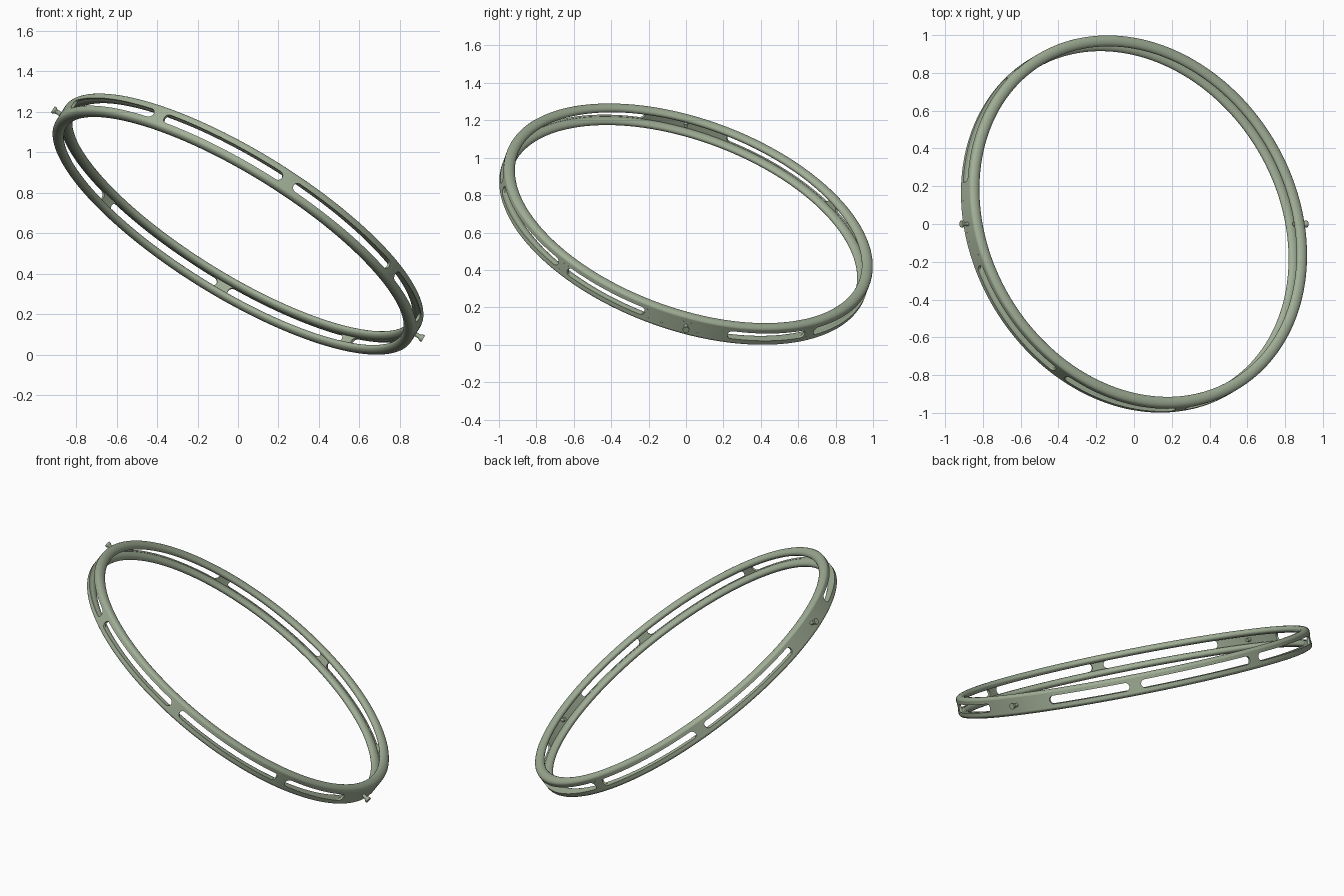
import bpy, bmesh
from math import radians, cos, sin, pi, sqrt
from mathutils import Matrix, Vector

cube = bpy.data.objects.get("Cube")
if cube:
    bpy.data.objects.remove(cube)

sage = bpy.data.materials.new("sage_green")
sage.use_nodes = True
colour = (0.36, 0.43, 0.31, 1)
sage.diffuse_color = colour
sage.node_tree.nodes["Principled BSDF"].inputs["Base Color"].default_value = colour

# Tilted frame of the ring: pins lie on its local x axis
normal = Vector((0.502, 0.30, 0.81)).normalized()
u = Vector((normal.z, 0, -normal.x)).normalized()
v = normal.cross(u)
frame = Matrix((u, v, normal)).transposed().to_4x4()
frame.translation = (0, 0, 0.645)

RADIUS, HALF = 1.003, 0.042      # rim centre radius and height
RIM_W, RIM_H = 0.03, 0.02        # rim half width and half height
SLOT = 0.024                     # slot half height
SEGMENTS = 192


def finish(name, bm, angle=40):
    bmesh.ops.recalc_face_normals(bm, faces=bm.faces)
    mesh = bpy.data.meshes.new(name)
    bm.to_mesh(mesh)
    bm.free()
    ob = bpy.data.objects.new(name, mesh)
    bpy.context.collection.objects.link(ob)
    mesh.materials.append(sage)
    ob.matrix_world = frame
    bpy.ops.object.select_all(action='DESELECT')
    ob.select_set(True)
    bpy.context.view_layer.objects.active = ob
    bpy.ops.object.shade_smooth_by_angle(angle=radians(angle))
    return ob


def lathe(name, profile):
    """Sweep a closed (radius, height) profile around the ring axis."""
    bm = bmesh.new()
    rings = [[bm.verts.new((r * cos(a), r * sin(a), z)) for r, z in profile]
             for a in (2 * pi * i / SEGMENTS for i in range(SEGMENTS))]
    n = len(profile)
    for i, ring in enumerate(rings):
        nxt = rings[(i + 1) % SEGMENTS]
        for j in range(n):
            k = (j + 1) % n
            bm.faces.new((ring[j], ring[k], nxt[k], nxt[j]))
    return finish(name, bm)


# Rounded rims, and the wall strips that border the slots
outer = RADIUS + RIM_W
inner = outer - 0.014
for side, s in (("upper", 1), ("lower", -1)):
    oval = [(RADIUS + RIM_W * cos(a), s * HALF + RIM_H * sin(a))
            for a in (2 * pi * i / 20 for i in range(20))]
    lathe(side + "_rim", oval)
    lathe(side + "_wall_strip", [(inner, s * SLOT), (outer, s * SLOT),
                                 (outer, s * HALF), (inner, s * HALF)])


def web(name, start, end):
    """Wall piece between two slots, with edges hollowed by the round slot ends."""
    bm = bmesh.new()
    rows, cols = 12, max(4, int((end - start) / 2))
    layers = []
    for r in (inner, outer):
        grid = []
        for i in range(rows + 1):
            z = -SLOT * cos(pi * i / rows)
            flare = (SLOT - sqrt(max(0, SLOT * SLOT - z * z))) / RADIUS
            a0, a1 = radians(start) - flare, radians(end) + flare
            angles = [a0 + (a1 - a0) * j / cols for j in range(cols + 1)]
            grid.append([bm.verts.new((r * cos(a), r * sin(a), z)) for a in angles])
        for i in range(rows):
            for j in range(cols):
                bm.faces.new((grid[i][j], grid[i][j + 1],
                              grid[i + 1][j + 1], grid[i + 1][j]))
        layers.append(grid)
    low, high = layers
    for i in range(rows):
        for j in (0, cols):
            bm.faces.new((low[i][j], low[i + 1][j], high[i + 1][j], high[i][j]))
    finish(name, bm)


# Solid wall at the pins, narrow webs between the long slots
web("left_pin_wall", -13, 13)
web("right_pin_wall", 167, 193)
for n, centre in enumerate((42, 84.5, 126.5), 1):
    web(f"back_web_{n}", centre - 1.9, centre + 1.9)
    web(f"front_web_{n}", -centre - 1.9, -centre + 1.9)


# Pivot pins with flared heads
def pin(name, s):
    bm = bmesh.new()
    for r0, r1, x0, x1 in ((0.011, 0.011, 0.995, 1.062),
                           (0.011, 0.018, 1.055, 1.066),
                           (0.018, 0.018, 1.066, 1.076)):
        place = Matrix.Translation((s * (x0 + x1) / 2, 0, 0)) @ \
            Matrix.Rotation(s * pi / 2, 4, 'Y')
        bmesh.ops.create_cone(bm, cap_ends=True, segments=20, radius1=r0,
                              radius2=r1, depth=x1 - x0, matrix=place)
    finish(name, bm, 30)


pin("left_pin", 1)
pin("right_pin", -1)
